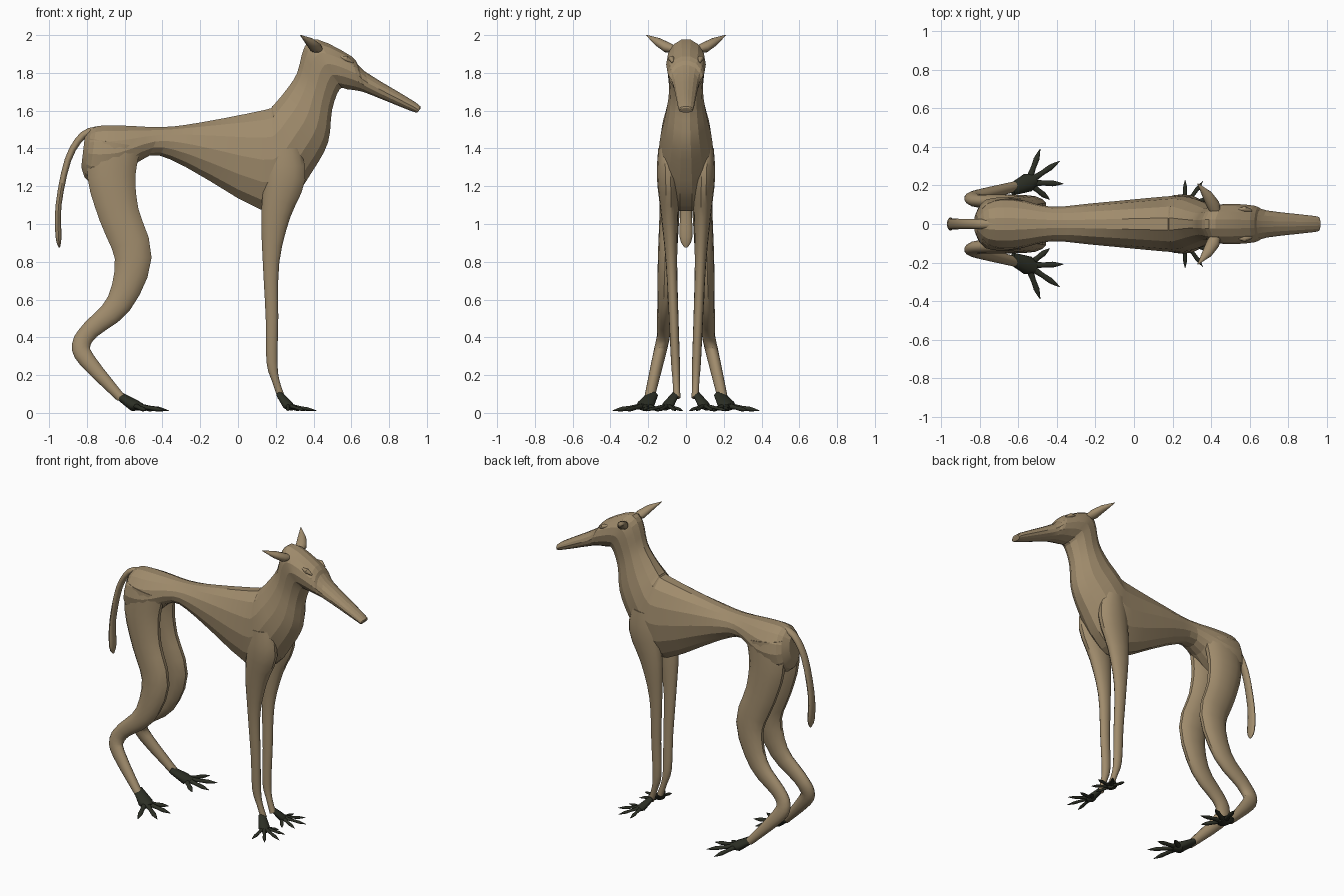
import bpy, bmesh, math
from mathutils import Vector

cube = bpy.data.objects.get("Cube")
if cube:
    bpy.data.objects.remove(cube, do_unlink=True)

UP = Vector((0, 0, 1))
ACROSS = Vector((0, 1, 0))


def material(name, colour):
    mat = bpy.data.materials.new(name)
    mat.use_nodes = True
    mat.diffuse_color = (*colour, 1)
    shader = mat.node_tree.nodes["Principled BSDF"]
    shader.inputs["Base Color"].default_value = (*colour, 1)
    shader.inputs["Roughness"].default_value = 0.9
    return mat


tan_hide = material("tan hide", (0.35, 0.26, 0.15))
dark_paw = material("dark paw", (0.025, 0.028, 0.018))


def smooth_rows(rows, steps=3):
    # Catmull-Rom interpolation between neighbouring stations
    rows = [Vector(row) for row in rows]
    padded = [rows[0], *rows, rows[-1]]
    result = []
    for before, start, end, after in zip(padded, padded[1:], padded[2:], padded[3:]):
        leave, arrive = (end - before) / 2, (after - start) / 2
        for step in range(steps):
            t = step / steps
            ease = t * t * (3 - 2 * t)
            result.append(start.lerp(end, ease)
                          + leave * t * (1 - t) ** 2
                          - arrive * t * t * (1 - t))
    return result + [rows[-1]]


def tangents(points):
    # Direction of the path at every point
    ahead = points[1:] + points[-1:]
    behind = points[:1] + points[:-1]
    return [(after - before).normalized() for after, before in zip(ahead, behind)]


def skin(bm, rings, sides=14):
    # Bridge elliptical rings of centre and two half axes, then cap both ends
    loops = []
    for centre, first, second in rings:
        turns = [math.tau * (side + 0.5) / sides for side in range(sides)]
        loops.append([bm.verts.new(centre + first * math.cos(turn) + second * math.sin(turn))
                      for turn in turns])
    for lower, upper in zip(loops, loops[1:]):
        for side in range(sides):
            bm.faces.new((lower[side - 1], lower[side], upper[side], upper[side - 1]))
    bm.faces.new(loops[0])
    bm.faces.new(loops[-1])


def finish(bm, name, mat, mirror=True, sharp_angle=40):
    bmesh.ops.recalc_face_normals(bm, faces=bm.faces)
    mesh = bpy.data.meshes.new(name)
    bm.to_mesh(mesh)
    bm.free()
    mesh.materials.append(mat)
    part = bpy.data.objects.new(name, mesh)
    bpy.context.collection.objects.link(part)
    if mirror:
        part.modifiers.new("Mirror", "MIRROR").use_axis = (False, True, False)
    bpy.ops.object.select_all(action="DESELECT")
    part.select_set(True)
    bpy.context.view_layer.objects.active = part
    bpy.ops.object.shade_smooth_by_angle(angle=math.radians(sharp_angle))


def limb(name, rows, offset, thickness, mirror=True):
    # Rows hold x, z and radius; rules give the sideways offset and thickness
    stations = smooth_rows(rows)
    centres = [Vector((x, offset(z), z)) for x, z, radius in stations]
    rings = []
    for centre, along, station in zip(centres, tangents(centres), stations):
        radius = station[-1]
        outward = along.cross(ACROSS).normalized() * radius
        rings.append((centre, outward, ACROSS * thickness(radius, centre.z)))
    bm = bmesh.new()
    skin(bm, rings)
    finish(bm, name, tan_hide, mirror)


def tube(bm, points, radii, flat):
    # Tapered tube along a path, flattened vertically
    points = [Vector(point) for point in points]
    rings = []
    for point, along, radius in zip(points, tangents(points), radii):
        side = along.cross(UP).normalized()
        rings.append((point, side * radius, side.cross(along) * radius * flat))
    skin(bm, rings)


# Torso, neck, head and snout: back edge x, z; belly edge x, z; half width
body_rows = [
    (-0.81, 1.47, -0.83, 1.3, 0.05),
    (-0.75, 1.52, -0.79, 1.22, 0.125),
    (-0.62, 1.525, -0.64, 1.23, 0.135),
    (-0.4, 1.515, -0.47, 1.36, 0.09),
    (-0.2, 1.54, -0.28, 1.3, 0.105),
    (0.14, 1.61, 0.12, 1.07, 0.14),
    (0.18, 1.63, 0.28, 1.12, 0.145),
    (0.2, 1.65, 0.4, 1.28, 0.135),
    (0.25, 1.71, 0.48, 1.43, 0.11),
    (0.31, 1.8, 0.5, 1.6, 0.09),
    (0.35, 1.94, 0.54, 1.71, 0.1),
    (0.42, 1.98, 0.58, 1.71, 0.105),
    (0.6, 1.89, 0.65, 1.7, 0.095),
    (0.67, 1.81, 0.71, 1.68, 0.07),
    (0.94, 1.645, 0.91, 1.6, 0.043),
    (0.965, 1.61, 0.95, 1.59, 0.036),
]
bm = bmesh.new()
body_rings = []
for back_x, back_z, belly_x, belly_z, width in smooth_rows(body_rows):
    back, belly = Vector((back_x, 0, back_z)), Vector((belly_x, 0, belly_z))
    body_rings.append(((back + belly) / 2, (back - belly) / 2, ACROSS * width))
skin(bm, body_rings)
finish(bm, "body", tan_hide, mirror=False, sharp_angle=12)

# Hind legs from thigh through knee and hock, splaying out near the ground
limb("hind_legs",
     [(-0.65, 1.43, 0.14), (-0.67, 1.25, 0.13), (-0.63, 1.05, 0.11),
      (-0.555, 0.82, 0.1), (-0.63, 0.58, 0.07), (-0.78, 0.44, 0.05),
      (-0.83, 0.36, 0.05), (-0.8, 0.28, 0.045), (-0.62, 0.08, 0.025)],
     offset=lambda z: 0.14 - 0.05 * z + 0.18 * max(0, 0.4 - z),
     thickness=lambda radius, z: 0.02 + 0.3 * radius)

# Front legs from shoulder to wrist
limb("front_legs",
     [(0.25, 1.4, 0.08), (0.25, 1.25, 0.11), (0.2, 1.05, 0.08),
      (0.175, 0.8, 0.045), (0.18, 0.5, 0.034), (0.18, 0.27, 0.03),
      (0.2, 0.17, 0.02), (0.23, 0.08, 0.02)],
     offset=lambda z: 0.045 + 0.04 * z,
     thickness=lambda radius, z: 0.01 + 0.45 * radius)

# Drooping tail that widens downward and ends in a point
limb("tail",
     [(-0.73, 1.5, 0.02), (-0.82, 1.47, 0.02), (-0.9, 1.34, 0.018),
      (-0.95, 1.1, 0.016), (-0.95, 0.93, 0.016), (-0.945, 0.875, 0.003)],
     offset=lambda z: 0,
     thickness=lambda radius, z: radius * (3.5 - 1.5 * z),
     mirror=False)

# Pointed ears sweeping outward
bm = bmesh.new()
tube(bm, [(0.43, 0.05, 1.92), (0.41, 0.1, 1.935), (0.38, 0.15, 1.965), (0.33, 0.21, 2)],
     [0.022, 0.035, 0.027, 0.002], flat=0.8)
finish(bm, "ears", tan_hide)

# Brow bumps over the eyes
bm = bmesh.new()
tube(bm, [(0.54, 0.074, 1.885), (0.575, 0.077, 1.875), (0.61, 0.07, 1.855)],
     [0.006, 0.016, 0.005], flat=1)
finish(bm, "brows", tan_hide)


def paw(name, ankle, palm, size, toes, first_angle, reach):
    # Flattened palm with a fan of knuckled, clawed toes
    ankle, palm = Vector(ankle), Vector(palm)
    ball = palm + (palm - ankle) / 2
    ball.z = size * 0.7
    bm = bmesh.new()
    tube(bm, [ankle, ankle.lerp(palm, 0.5), palm, ball],
         [size * 0.7, size * 0.9, size * 1.1, size * 0.6], flat=0.65)
    for toe in range(toes):
        angle = math.radians(first_angle - 36 * toe)
        length = reach * (0.6 + 0.4 * math.cos(angle - math.radians(35)))
        tip = palm + Vector((math.cos(angle), math.sin(angle), 0)) * length
        tip.z = 0.012
        path = [palm.lerp(tip, part) for part in (0.1, 0.45, 0.7, 0.82, 1)]
        tube(bm, path, [size * share for share in (0.42, 0.3, 0.34, 0.24, 0.03)], flat=0.8)
    # Rest the sole on the ground
    for vert in bm.verts:
        vert.co.z = max(vert.co.z, 0)
    finish(bm, name, dark_paw)


paw("hind_paws", (-0.635, 0.178, 0.095), (-0.55, 0.215, 0.04),
    size=0.045, toes=4, first_angle=70, reach=0.2)
paw("front_paws", (0.22, 0.055, 0.1), (0.265, 0.095, 0.04),
    size=0.033, toes=5, first_angle=90, reach=0.16)
